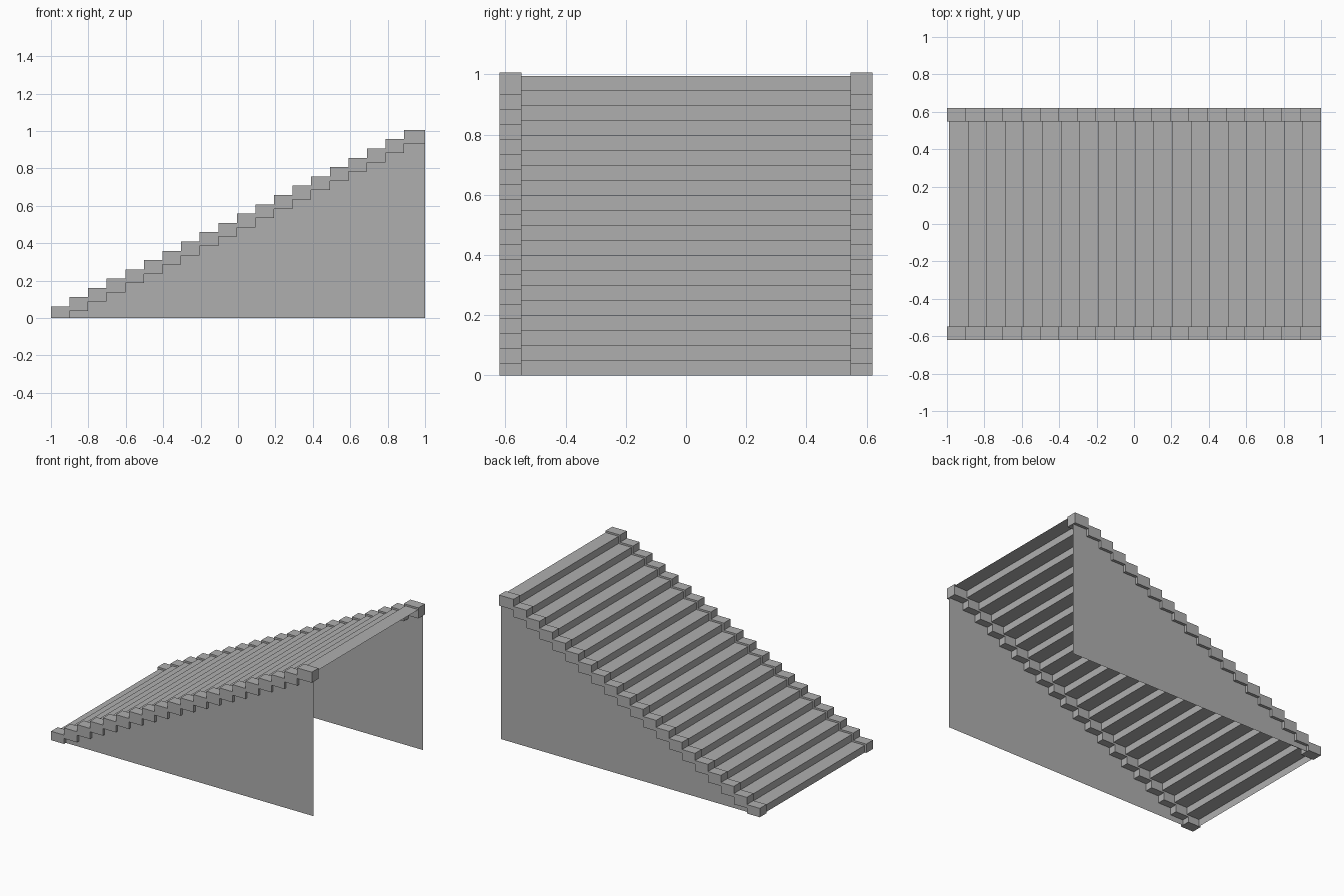
import bpy
import bmesh
from mathutils import Vector

if "Cube" in bpy.data.objects:
    bpy.data.objects.remove(bpy.data.objects["Cube"])

STEPS = 20
LIP = 0.012                    # curb overhang in front of and above the treads
RUN = (2.0 - LIP) / STEPS
RISE = 0.0497
X0 = -1.0 + LIP                # first riser
WALL_Y = 0.60
CURB_IN, CURB_OUT = 0.547, 0.62

grey = bpy.data.materials.new("dark_grey")
grey.diffuse_color = (0.43, 0.43, 0.43, 1.0)
grey.use_nodes = True
grey.node_tree.nodes["Principled BSDF"].inputs["Base Color"].default_value = grey.diffuse_color


def finish(name, bm):
    mesh = bpy.data.meshes.new(name)
    bm.to_mesh(mesh)
    bm.free()
    mesh.materials.append(grey)
    obj = bpy.data.objects.new(name, mesh)
    bpy.context.collection.objects.link(obj)
    return obj


def stair_line():
    """Zigzag of risers and treads in the xz plane."""
    pts = [(X0, 0.0)]
    for i in range(STEPS):
        pts.append((X0 + i * RUN, (i + 1) * RISE))
        pts.append((X0 + (i + 1) * RUN, (i + 1) * RISE))
    return pts


def sheet(name, pts, y):
    """Flat panel filling a profile at a given y, facing outwards."""
    bm = bmesh.new()
    face = bm.faces.new([bm.verts.new((x, y, z)) for x, z in pts])
    face.normal_update()
    if face.normal.y * y < 0:
        face.normal_flip()
    return finish(name, bm)


def prism(name, pts, y0, y1):
    """Solid profile extruded along y."""
    bm = bmesh.new()
    face = bm.faces.new([bm.verts.new((x, y0, z)) for x, z in pts])
    ext = bmesh.ops.extrude_face_region(bm, geom=[face], use_keep_orig=True)
    verts = [g for g in ext["geom"] if isinstance(g, bmesh.types.BMVert)]
    bmesh.ops.translate(bm, verts=verts, vec=Vector((0, y1 - y0, 0)))
    bmesh.ops.recalc_face_normals(bm, faces=bm.faces[:])
    return finish(name, bm)


# Treads and risers: one folded thin sheet
line = stair_line()
bm = bmesh.new()
left = [bm.verts.new((x, WALL_Y, z)) for x, z in line]
right = [bm.verts.new((x, -WALL_Y, z)) for x, z in line]
for i in range(len(line) - 1):
    bm.faces.new((left[i], right[i], right[i + 1], left[i + 1]))
finish("treads_and_risers", bm)

# Thin side walls below the steps
wall_profile = line + [(1.0, 0.0)]
sheet("front_wall", wall_profile, -WALL_Y)
sheet("back_wall", wall_profile, WALL_Y)

# Stepped curbs along both sides
upper, lower = [], []
for i in range(STEPS):
    xa = -1.0 + i * RUN
    xb = 1.0 if i == STEPS - 1 else xa + RUN
    top = (i + 1) * RISE + LIP
    bottom = max(0.0, i * RISE - LIP)
    upper += [(xa, top), (xb, top)]
    lower += [(xa, bottom), (xb, bottom)]
curb_profile = upper + lower[::-1]
prism("front_curb", curb_profile, -CURB_OUT, -CURB_IN)
prism("back_curb", curb_profile, CURB_IN, CURB_OUT)
